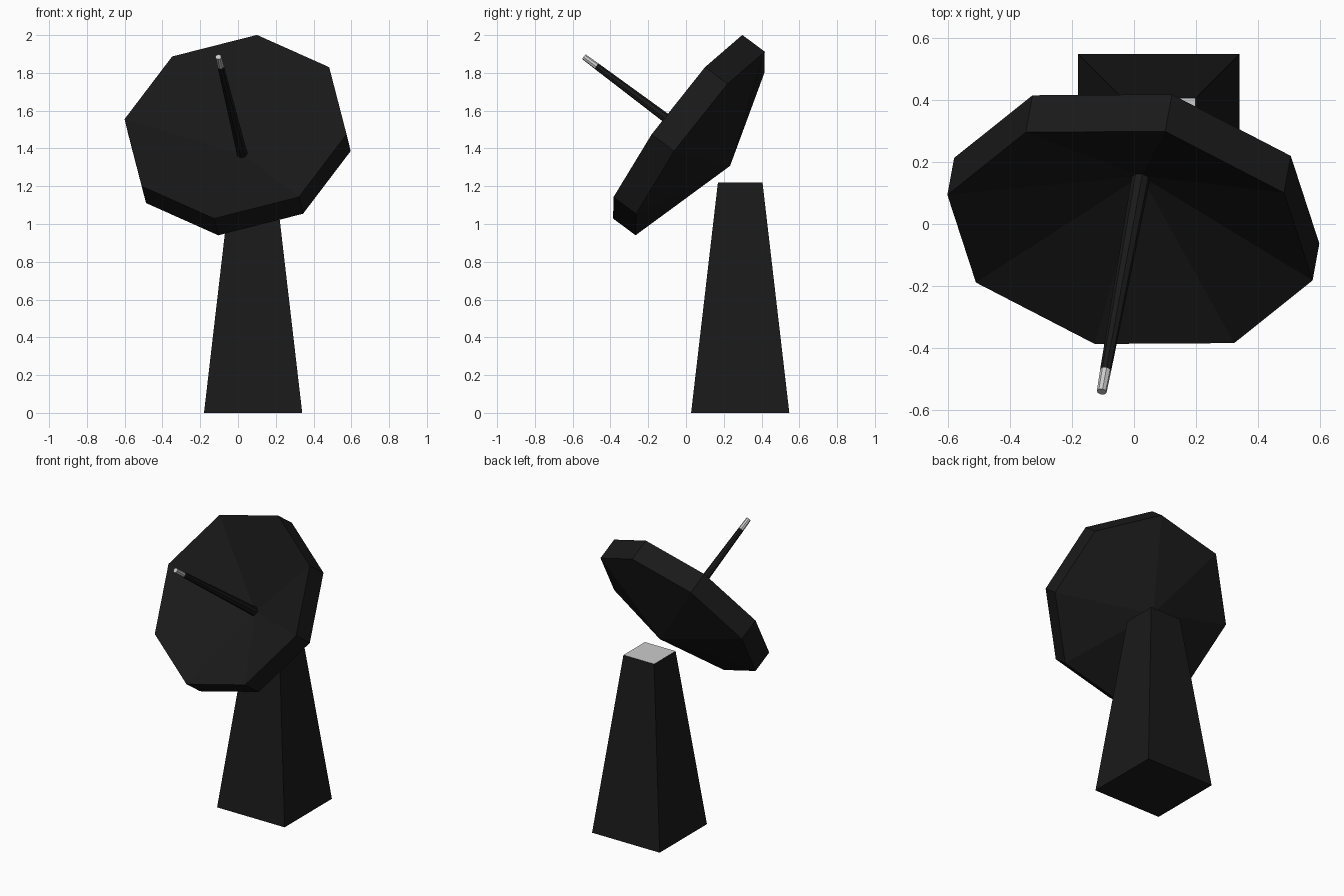
import bpy
from math import cos, sin, tau
from mathutils import Vector

if "Cube" in bpy.data.objects:
    bpy.data.objects.remove(bpy.data.objects["Cube"])

black = bpy.data.materials.new("black")
black.diffuse_color = (0.01, 0.01, 0.01, 1)
black.use_nodes = True
black.node_tree.nodes["Principled BSDF"].inputs["Base Color"].default_value = black.diffuse_color

# Dish frame: rim centre, pointing direction, and the two rim axes
centre = Vector((-0.013, -0.044, 1.515))
axis = Vector((-0.145, -0.79, 0.59)).normalized()
u = Vector((0.188, 0.569, 0.80))
u = (u - axis * u.dot(axis)).normalized()
v = axis.cross(u)
DISH = (centre, u, v, axis)


def ring(frame, radius, height, sides, turn=0.0):
    c, a, b, n = frame
    return [c + n * height + radius * (a * cos(tau * (i + turn) / sides) + b * sin(tau * (i + turn) / sides))
            for i in range(sides)]


def build(name, verts, faces, mat=None):
    mesh = bpy.data.meshes.new(name)
    mesh.from_pydata(verts, [], faces)
    mesh.update()
    ob = bpy.data.objects.new(name, mesh)
    bpy.context.collection.objects.link(ob)
    if mat:
        mesh.materials.append(mat)
    return ob


def walls(n):
    return [(i, (i + 1) % n, n + (i + 1) % n, n + i) for i in range(n)]


def frustum(name, frame, r0, h0, r1, h1, n, turn=0.0, mat=None, bottom=True, top=True):
    verts = ring(frame, r0, h0, n, turn) + ring(frame, r1, h1, n, turn)
    faces = walls(n)
    if bottom:
        faces.append(tuple(reversed(range(n))))
    if top:
        faces.append(tuple(range(n, 2 * n)))
    return build(name, verts, faces, mat)


# Pedestal: tapered square column with a bare grey top
foot = (Vector((0.08, 0.287, 0)), Vector((1, 0, 0)), Vector((0, 1, 0)), Vector((0, 0, 1)))
R2 = 2 ** 0.5
frustum("pedestal", foot, 0.26 * R2, 0, 0.118 * R2, 1.22, 4, 0.5, black, top=False)
build("pedestal_cap", ring(foot, 0.118 * R2, 1.22, 4, 0.5), [(0, 1, 2, 3)])

# Dish: eight-sided band with a hollow front cone and a pointed back cone
N = 8
verts = ring(DISH, 0.605, -0.15, N) + ring(DISH, 0.605, 0, N)
verts += [centre - axis * 0.35, centre - axis * 0.25]
faces = walls(N)
for i in range(N):
    j = (i + 1) % N
    faces += [(j, i, 2 * N), (N + i, N + j, 2 * N + 1)]
build("dish", verts, faces, black)

# Feed rod: slim tapered rod on the dish axis, with a grey tip
frustum("feed_rod", DISH, 0.03, -0.25, 0.018, 0.54, 8, 0, black, top=False)
frustum("feed_tip", DISH, 0.018, 0.54, 0.016, 0.625, 8, 0, bottom=False)
